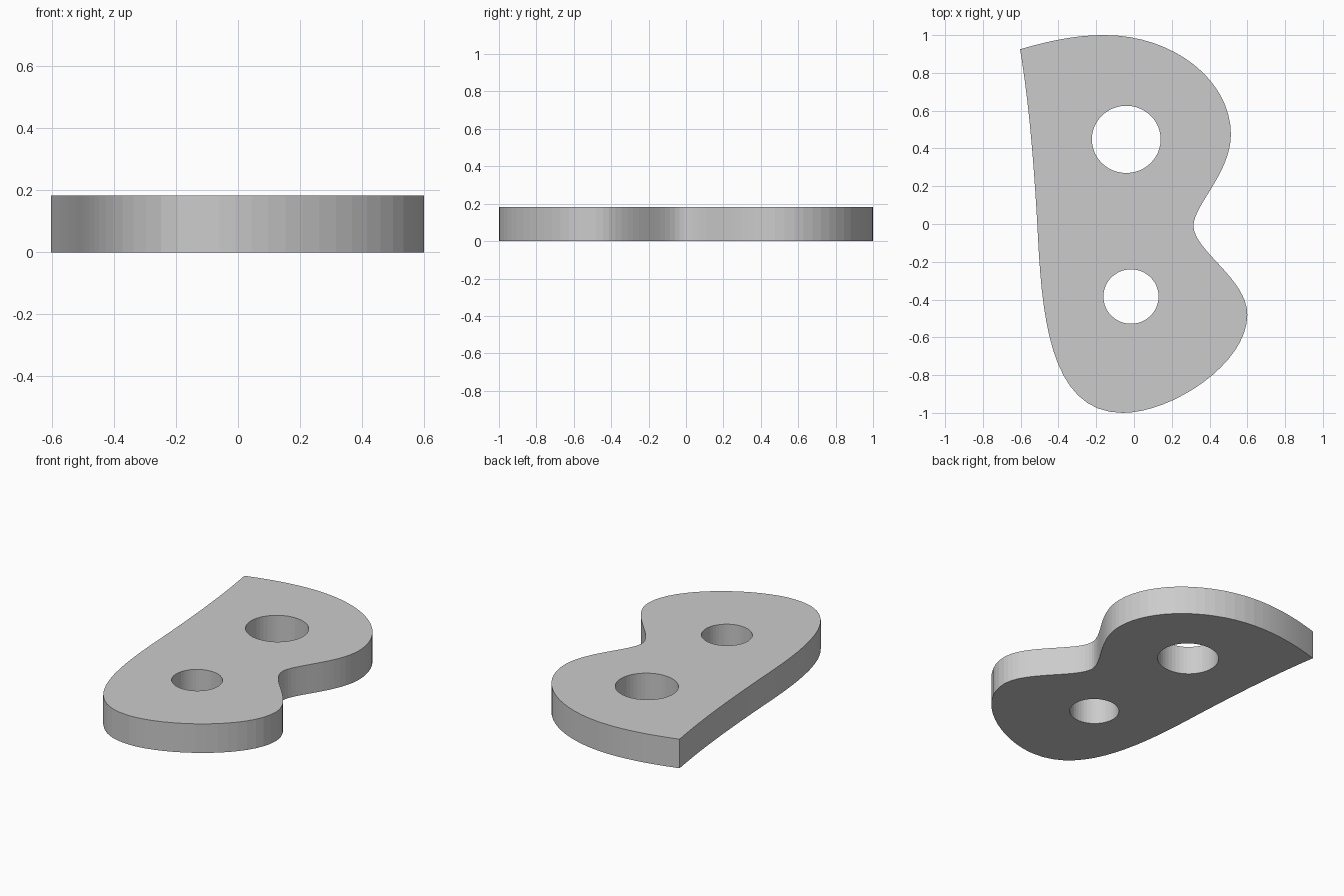
import bpy

if "Cube" in bpy.data.objects:
    bpy.data.objects.remove(bpy.data.objects["Cube"])

HEIGHT = 0.183

curve = bpy.data.curves.new("plate_profile", 'CURVE')
curve.dimensions = '2D'
curve.fill_mode = 'BOTH'
curve.extrude = HEIGHT / 2


def add_loop(points, resolution):
    """Closed bezier loop from (left handle, point, right handle) entries."""
    spline = curve.splines.new('BEZIER')
    spline.bezier_points.add(len(points) - 1)
    spline.use_cyclic_u = True
    spline.use_smooth = False
    spline.resolution_u = resolution
    for bp, (left, co, right) in zip(spline.bezier_points, points):
        bp.handle_left_type = bp.handle_right_type = 'FREE'
        bp.co = (*co, 0)
        bp.handle_left = (*left, 0)
        bp.handle_right = (*right, 0)


def add_hole(x, y, rx, ry):
    k = 0.5523
    pts = []
    for cx, cy in ((1, 0), (0, 1), (-1, 0), (0, -1)):
        tx, ty = -cy * k, cx * k
        pts.append(tuple((x + rx * (cx + s * tx), y + ry * (cy + s * ty))
                         for s in (-1, 0, 1)))
    add_loop(pts, 12)


# Outer outline: sharp corner at upper left, two lobes on the right
add_loop([
    ((-0.553, 0.62), (-0.603, 0.925), (-0.45, 0.97)),
    ((-0.31, 1.0), (-0.155, 1.0), (0.21, 1.0)),
    ((0.513, 0.76), (0.513, 0.475), (0.513, 0.27)),
    ((0.315, 0.10), (0.315, -0.01), (0.315, -0.14)),
    ((0.60, -0.29), (0.60, -0.48), (0.60, -0.74)),
    ((0.20, -1.0), (-0.06, -1.0), (-0.46, -1.0)),
    ((-0.49, -0.45), (-0.512, 0.0), (-0.53, 0.31)),
], 16)

# Two through holes
add_hole(-0.041, 0.448, 0.182, 0.178)
add_hole(-0.016, -0.384, 0.146, 0.144)

plate = bpy.data.objects.new("plate", curve)
plate.location.z = HEIGHT / 2
bpy.context.collection.objects.link(plate)

# Turn the filled profile into a clean solid
bpy.context.view_layer.objects.active = plate
plate.select_set(True)
bpy.ops.object.convert(target='MESH')
plate = bpy.context.object
bpy.ops.object.mode_set(mode='EDIT')
bpy.ops.mesh.select_all(action='SELECT')
bpy.ops.mesh.remove_doubles(threshold=0.0005)
bpy.ops.mesh.normals_make_consistent(inside=False)
bpy.ops.object.mode_set(mode='OBJECT')
bpy.ops.object.shade_flat()
plate.name = "plate"
